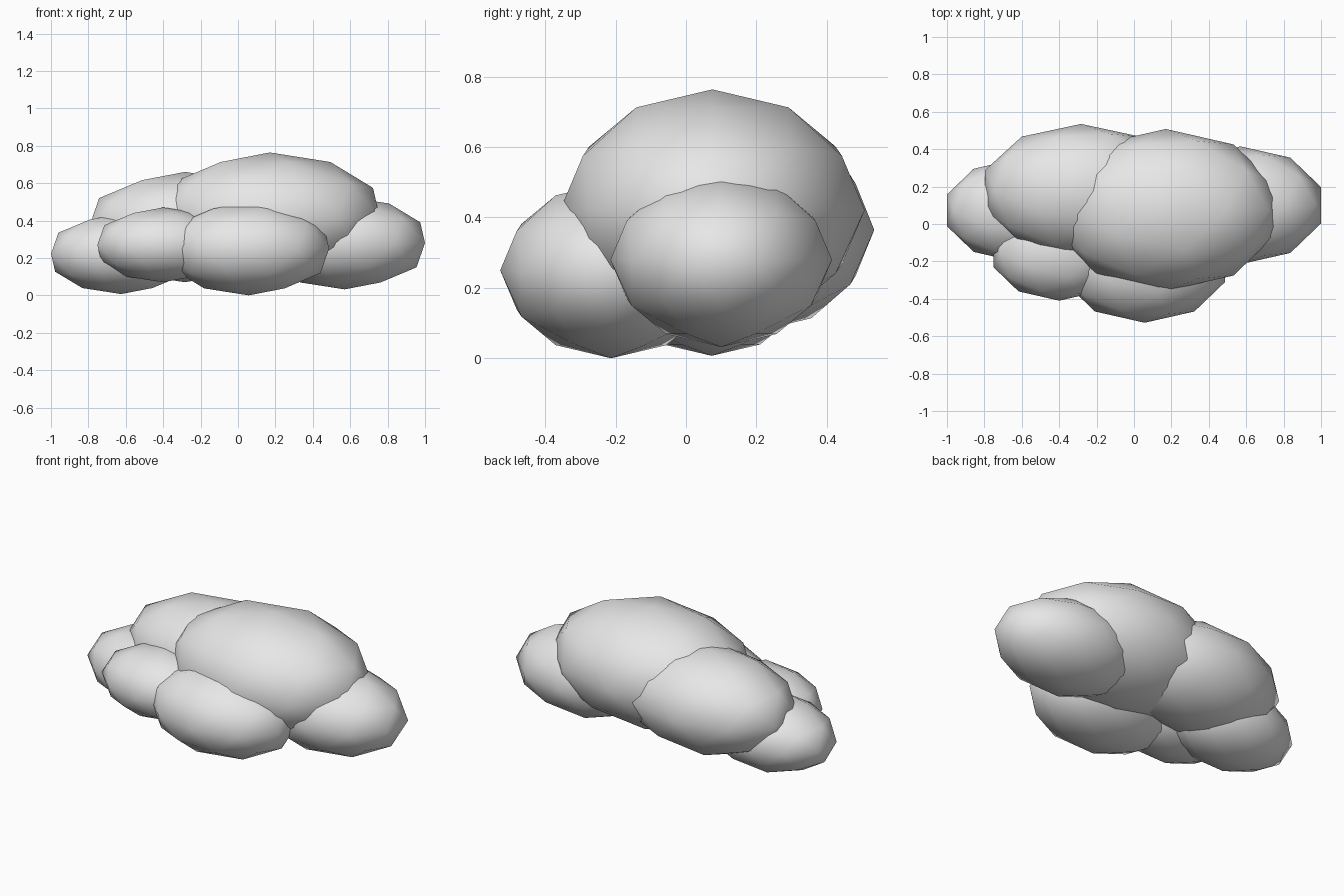
import bpy

if "Cube" in bpy.data.objects:
    bpy.data.objects.remove(bpy.data.objects["Cube"])

# One flat colour for the whole cloud
mat = bpy.data.materials.new("cloud_grey_white")
mat.diffuse_color = (0.8, 0.8, 0.8, 1.0)
mat.use_nodes = True
mat.node_tree.nodes["Principled BSDF"].inputs["Base Color"].default_value = mat.diffuse_color


def puff(name, centre, radii):
    """Low-poly icosphere stretched into an ellipsoid, smooth shaded."""
    bpy.ops.mesh.primitive_ico_sphere_add(subdivisions=2, radius=1.0, location=centre)
    ob = bpy.context.object
    ob.name = name
    ob.scale = radii
    bpy.ops.object.transform_apply(location=False, rotation=False, scale=True)
    bpy.ops.object.shade_smooth()
    ob.data.materials.append(mat)
    return ob


# Overlapping puffs: name, centre, radii
puffs = [
    ("main_puff", (0.17, 0.075, 0.421), (0.617, 0.433, 0.343)),
    ("back_left_puff", (-0.283, 0.178, 0.365), (0.54, 0.357, 0.295)),
    ("right_puff", (0.57, 0.10, 0.28), (0.452, 0.315, 0.248)),
    ("front_puff", (0.057, -0.213, 0.25), (0.452, 0.315, 0.25)),
    ("front_left_puff", (-0.40, -0.15, 0.27), (0.37, 0.26, 0.20)),
    ("left_puff", (-0.625, 0.073, 0.222), (0.394, 0.275, 0.215)),
]
for name, centre, radii in puffs:
    puff(name, centre, radii)
